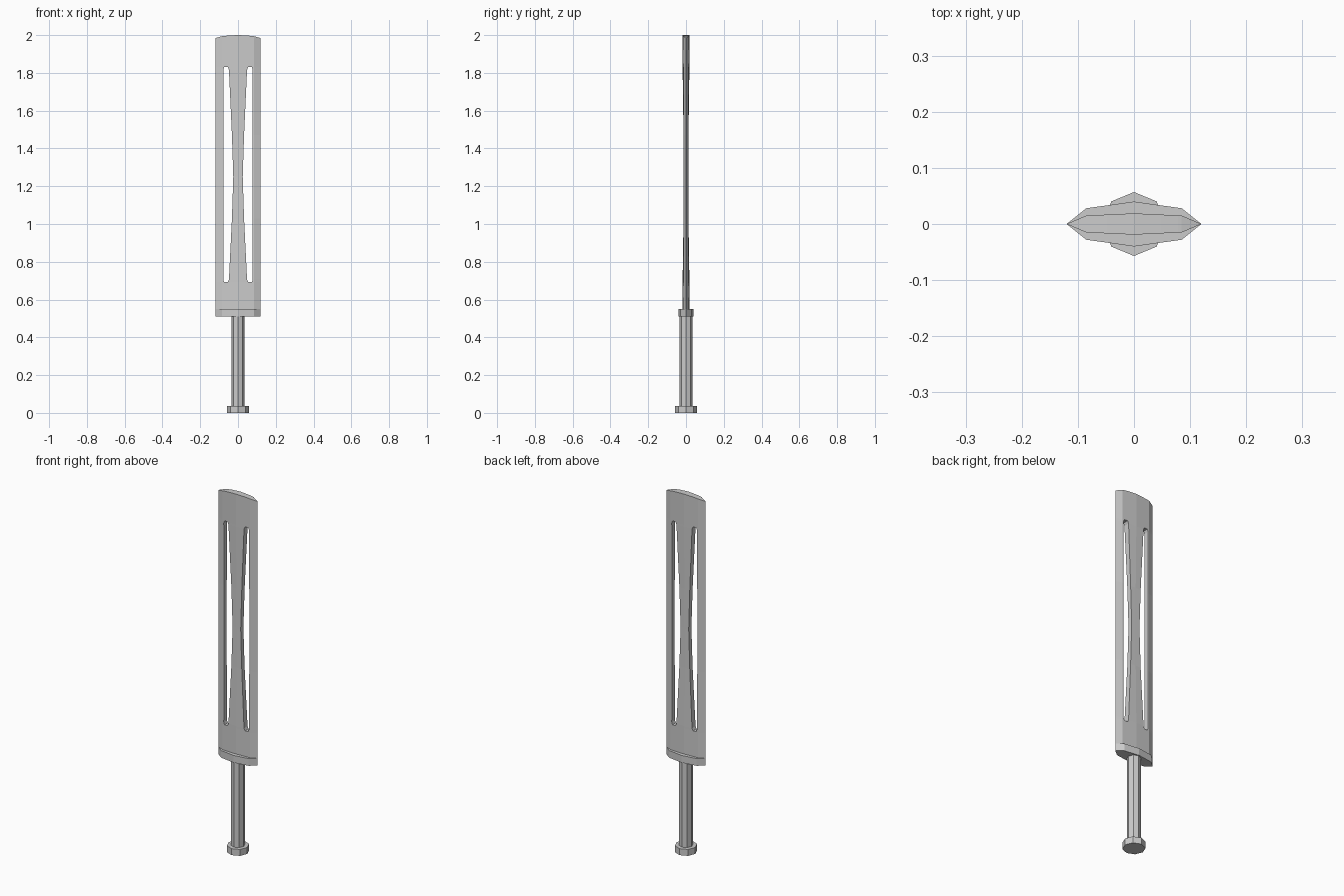
import bpy, bmesh, math

if "Cube" in bpy.data.objects:
    bpy.data.objects.remove(bpy.data.objects["Cube"])


def make_object(name, bm):
    bmesh.ops.recalc_face_normals(bm, faces=bm.faces)
    mesh = bpy.data.meshes.new(name)
    bm.to_mesh(mesh)
    bm.free()
    obj = bpy.data.objects.new(name, mesh)
    bpy.context.collection.objects.link(obj)
    return obj


def prism(name, outline, z0, z1):
    bm = bmesh.new()
    low = [bm.verts.new((x, y, z0)) for x, y in outline]
    high = [bm.verts.new((x, y, z1)) for x, y in outline]
    bm.faces.new(low)
    bm.faces.new(high)
    n = len(outline)
    for i in range(n):
        j = (i + 1) % n
        bm.faces.new((low[i], low[j], high[j], high[i]))
    return make_object(name, bm)


def octagon(r):
    return [(r * math.cos(k * math.pi / 4), r * math.sin(k * math.pi / 4)) for k in range(8)]


# Handle: octagonal pommel and grip, lens-shaped guard
prism("pommel", octagon(0.057), 0, 0.036)
prism("grip", octagon(0.035), 0.036, 0.512)
guard = [(-0.12, 0), (-0.085, -0.028), (0, -0.04), (0.085, -0.028),
         (0.12, 0), (0.085, 0.028), (0, 0.04), (-0.085, 0.028)]
prism("guard", guard, 0.51, 0.55)

# Blade rows: z, slot inner x, slot outer x, ridge thickness, bevel thickness
rows = [
    (0.545, 0.048, 0.078, 0.019, 0.015),
    (0.692, 0.054, 0.073, 0.018, 0.014),
    (0.705, 0.048, 0.078, 0.018, 0.014),
    (1.03, 0.032, 0.078, 0.013, 0.012),
    (1.25, 0.025, 0.078, 0.012, 0.012),
    (1.47, 0.032, 0.078, 0.013, 0.012),
    (1.817, 0.048, 0.078, 0.018, 0.014),
    (1.83, 0.054, 0.073, 0.018, 0.014),
    (2.0, 0.048, 0.078, 0.019, 0.015),
]
bm = bmesh.new()
V = {}
for r, (z, inner, outer, ridge, bevel) in enumerate(rows):
    for c in range(-4, 5):
        x = (0, inner, outer, 0.085, 0.12)[abs(c)]
        y = 0 if abs(c) == 4 else ridge + (bevel - ridge) * x / 0.085
        drop = (0, 0.002, 0.005, 0.006, 0.016)[abs(c)] if z == 2.0 else 0
        for s in (-1, 1):
            if abs(c) == 4 and s == 1:
                V[r, c, s] = V[r, c, -1]
            else:
                V[r, c, s] = bm.verts.new((math.copysign(x, c), s * y, z - drop))

# Front and back sheets, leaving the two long slots open
edge_count = {}
for r in range(len(rows) - 1):
    for c in range(-4, 4):
        if c in (-2, 1) and 1 <= r <= len(rows) - 3:
            continue
        keys = [(r, c), (r, c + 1), (r + 1, c + 1), (r + 1, c)]
        for s in (-1, 1):
            bm.faces.new([V[k + (s,)] for k in keys])
        for i in range(4):
            e = tuple(sorted((keys[i], keys[(i + 1) % 4])))
            edge_count[e] = edge_count.get(e, 0) + 1

# Walls joining the sheets around slots and ends
for (a, b), n in edge_count.items():
    if n == 1:
        ring = list(dict.fromkeys([V[a + (-1,)], V[b + (-1,)], V[b + (1,)], V[a + (1,)]]))
        if len(ring) > 2:
            bm.faces.new(ring)
make_object("blade", bm)
